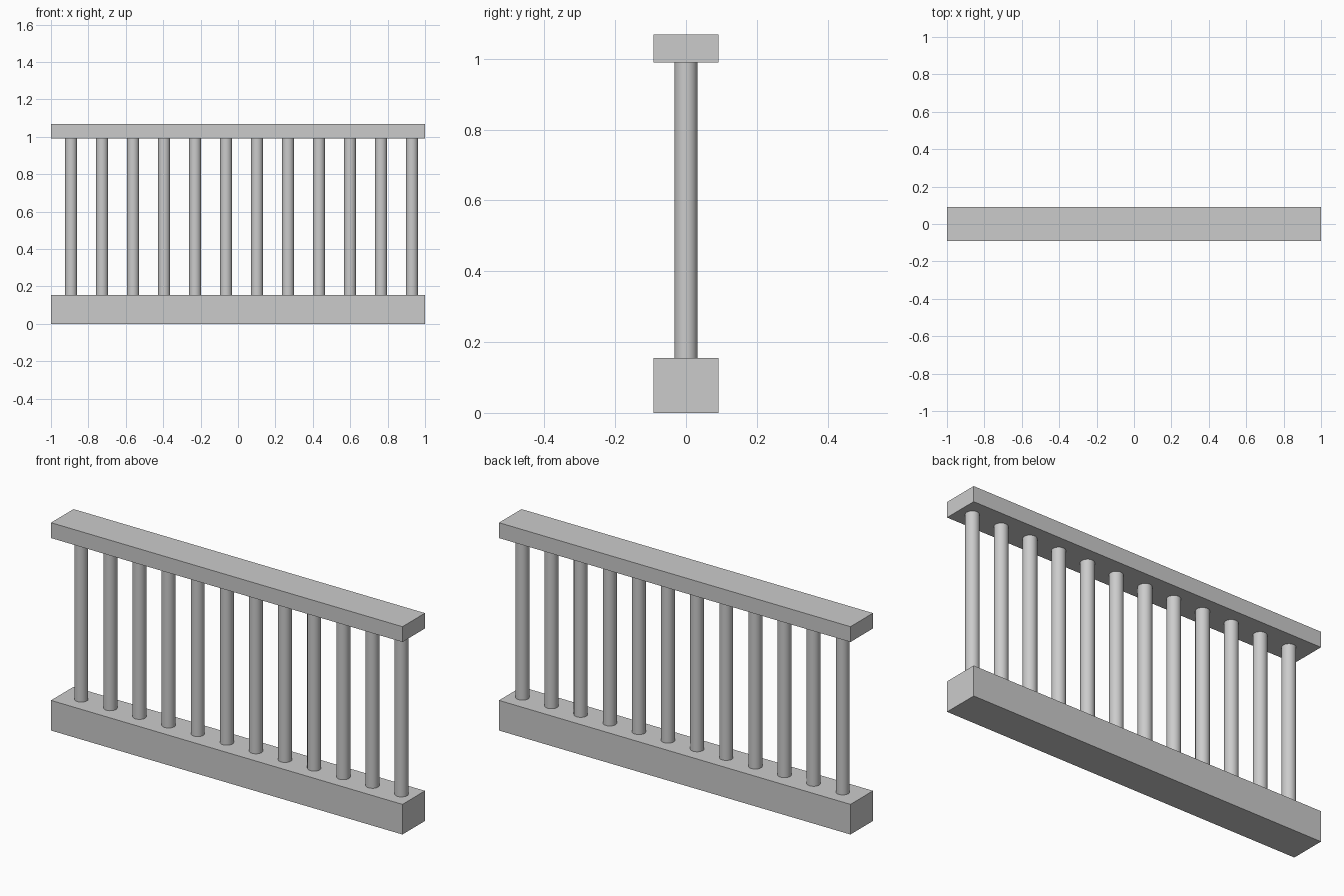
import bpy

if "Cube" in bpy.data.objects:
    bpy.data.objects.remove(bpy.data.objects["Cube"])

HALF_DEPTH = 0.0915
BASE_TOP, RAIL_BOTTOM, RAIL_TOP = 0.155, 0.99, 1.069
COUNT, FIRST_X, STEP = 12, -0.892, 0.1657
RADIUS = 0.0325


def beam(name, z0, z1):
    bpy.ops.mesh.primitive_cube_add(size=1, location=(0, 0, (z0 + z1) / 2))
    ob = bpy.context.object
    ob.name = name
    ob.scale = (2, HALF_DEPTH * 2, z1 - z0)
    bpy.ops.object.transform_apply(location=False, rotation=False, scale=True)


# Bottom plinth and top handrail
beam("base_plinth", 0, BASE_TOP)
beam("top_rail", RAIL_BOTTOM, RAIL_TOP)

# Row of round balusters between them
for i in range(COUNT):
    bpy.ops.mesh.primitive_cylinder_add(
        vertices=24, radius=RADIUS, depth=RAIL_BOTTOM - BASE_TOP,
        location=(FIRST_X + i * STEP, 0, (BASE_TOP + RAIL_BOTTOM) / 2))
    bpy.context.object.name = f"baluster_{i + 1}"
    bpy.ops.object.shade_smooth_by_angle()
